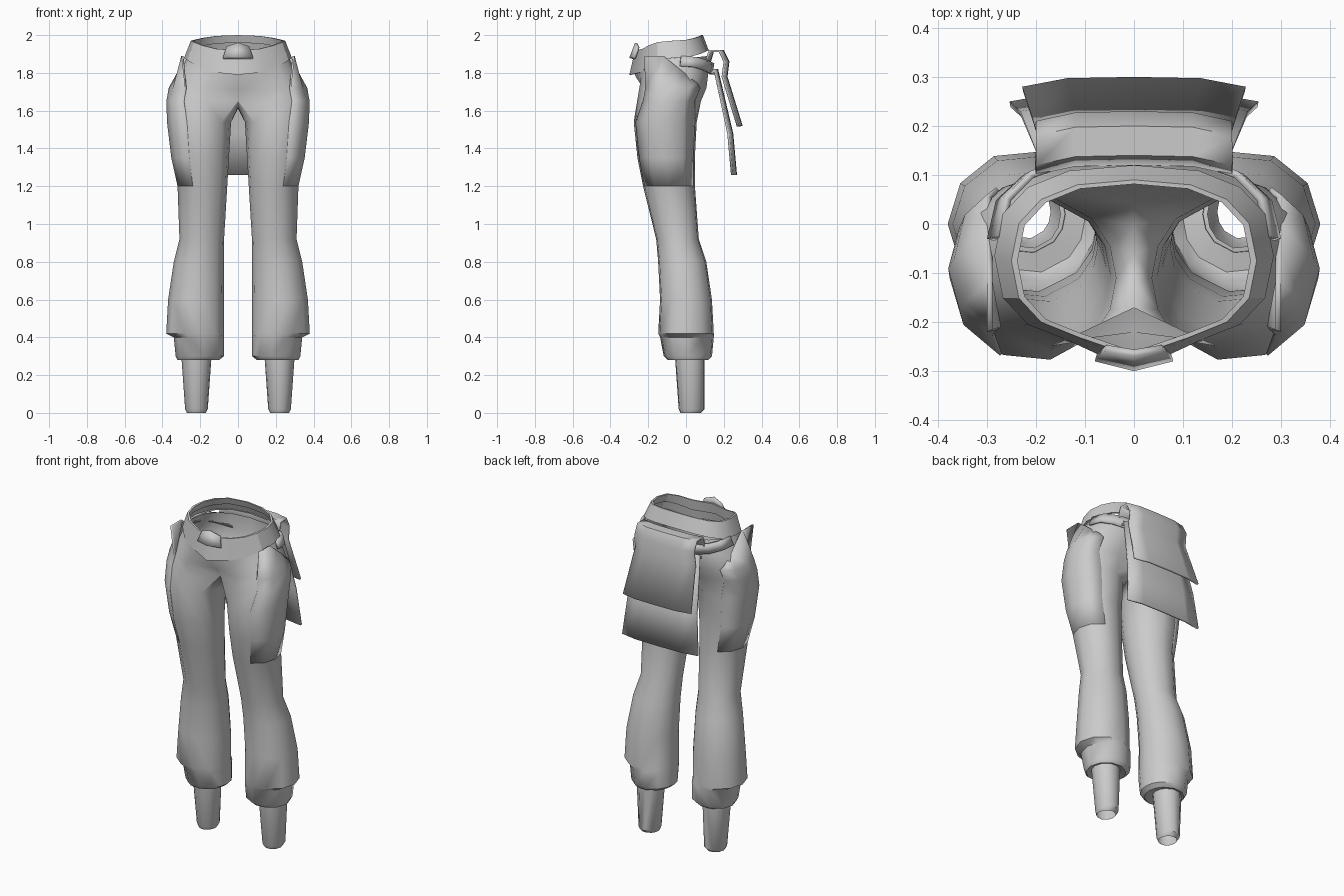
import bpy, bmesh
from math import sin, cos, radians, copysign

if "Cube" in bpy.data.objects:
    bpy.data.objects.remove(bpy.data.objects["Cube"])

shade = (.6, .6, .6, 1)
grey = bpy.data.materials.new("cloth_grey")
grey.use_nodes = True
grey.diffuse_color = shade
grey.node_tree.nodes["Principled BSDF"].inputs["Base Color"].default_value = shade

RING = 12           # points round a leg
HALF = 9            # points from front centre to back centre
OUTER = slice(2, 7)  # points on the outside of the thigh


def loft(name, rows, mirrored=True, thickness=0, sharp_angle=40):
    """Skin rows of points; two neighbouring full rings are closed into a tube."""
    bm = bmesh.new()
    grid = [[bm.verts.new(point) for point in row] for row in rows]
    for lower, upper in zip(grid, grid[1:]):
        count = min(len(lower), len(upper))
        for k in range(count if count == RING else count - 1):
            following = (k + 1) % count
            bm.faces.new((lower[k], lower[following], upper[following], upper[k]))
    mesh = bpy.data.meshes.new(name)
    bm.to_mesh(mesh)
    bm.free()
    part = bpy.data.objects.new(name, mesh)
    bpy.context.collection.objects.link(part)
    mesh.materials.append(grey)
    bpy.ops.object.select_all(action='DESELECT')
    part.select_set(True)
    bpy.context.view_layer.objects.active = part
    bpy.ops.object.shade_smooth_by_angle(angle=radians(sharp_angle))
    if mirrored:
        part.modifiers.new("mirror", 'MIRROR')
    if thickness:
        solid = part.modifiers.new("thickness", 'SOLIDIFY')
        solid.thickness = thickness
        solid.offset = -1


def leg_ring(z, inner, outer, front, back):
    """Closed oval between four limits; its last points face the other leg."""
    step = 270 / (HALF - 1)
    angles = [step * k - 45 for k in range(HALF)] + [-112.5, -90, -67.5]
    mid_x, mid_y = (inner + outer) / 2, (front + back) / 2
    return [(mid_x + (outer - inner) / 2 * sin(radians(a)),
             mid_y - (back - front) / 2 * cos(radians(a)), z) for a in angles]


def trouser_ring(z, outer, front, back):
    """Leg ring whose inner side closes in towards the crotch above the knee."""
    return leg_ring(z, .075 - .06 * max(0, z - .9), outer, front, back)


def hip_row(z_front, z_side, z_back, width, front, back, point_front=0, point_back=0):
    """Squarish half oval from front centre to back centre, peaked at both centres."""
    row = []
    for k in range(HALF):
        turn = radians(180 * k / (HALF - 1))
        side, along = max(sin(turn), 0), cos(turn)
        y = (front + back) / 2 - (back - front) / 2 * copysign(abs(along) ** .8, along)
        z = z_side + ((z_front if along > 0 else z_back) - z_side) * along ** 2
        row.append([width * side ** .8, y, z])
    row[0][0] = row[-1][0] = 0
    row[0][1] -= point_front
    row[-1][1] += point_back
    return row


def blend(first, second, amount=.5):
    return [[a + (b - a) * amount for a, b in zip(p, q)] for p, q in zip(first, second)]


def shrink(row, inset=.05):
    """Pull a row in towards the middle of the waist."""
    return [(x * (1 - inset), y - (y + .08) * inset, z) for x, y, z in row]


# Trousers: cuff with an overhanging fold, calf, knee, thigh
legs = [trouser_ring(*limits) for limits in (
    (.3, .33, -.12, .14),
    (.4, .34, -.14, .15),
    (.42, .38, -.15, .15),
    (.6, .37, -.14, .14),
    (.8, .34, -.15, .11),
    (.92, .31, -.16, .07),
    (1.2, .32, -.23, .05),
    (1.35, .35, -.26, .05),
    (1.54, .37, -.28, .06))]
cuff_hem = leg_ring(.28, .1, .32, -.1, .12)
cuff_lining = leg_ring(.29, .15, .28, -.05, .09)

# Crotch loop: hip outline closed by a seam on the centre line
crotch = hip_row(1.65, 1.65, 1.65, .37, -.27, .09, -.1, -.05)
seam = [(0, y, 1.61 + 3 * (y + .07) ** 2) for y in (0, -.06, -.12)]
hips = [hip_row(1.71, 1.72, 1.72, .355, -.26, .12, -.04, -.04),
        hip_row(1.77, 1.8, 1.8, .31, -.25, .13, .01, -.02),
        hip_row(1.81, 1.88, 1.89, .27, -.25, .12, .03)]
loft("trousers", [cuff_lining, cuff_hem] + legs + [crotch + seam] + hips)

# Side panels lying over the outer thigh, lifting off towards the top
panel = []
for level, row in enumerate(legs[-3:] + [crotch, hips[0]]):
    lift = .003 * level
    panel.append([(x + lift, y * (1 + lift), z) for x, y, z in row[OUTER]])
panel.append([(.3, y, 1.89 - .8 * max(0, y + .12)) for y in (-.22, -.12, -.06, 0, .06)])
loft("side_panel", panel, thickness=.012)

# Waistband, dipping at the front and folded over at the rim
band_bottom = hip_row(1.79, 1.88, 1.92, .285, -.25, .12, .05)
band_top = hip_row(1.92, 1.97, 2, .25, -.24, .09, .03)
band_middle = blend(band_bottom, band_top)
loft("waistband", [shrink(band_bottom), band_bottom, band_middle, band_top,
                   shrink(band_top), shrink(band_middle)], sharp_angle=30)

# Raised tab at the front of the waistband
loft("front_tab", [[(0, -.3, 1.88), (.08, -.28, 1.88)],
                   [(0, -.27, 1.96), (.06, -.26, 1.94)]], thickness=.015)

# Low belt round the back of the hips, carrying the cloths
belt_bottom = hip_row(1.8, 1.84, 1.79, .3, -.2, .14)
belt_top = hip_row(1.8, 1.89, 1.85, .28, -.2, .15)
loft("hip_belt", [belt_bottom[HALF // 2:], belt_top[HALF // 2:]], thickness=.015)


def cloth(name, profile):
    """Hanging cloth that flares downwards and curls in at its side edges."""
    rows = []
    for y, z in profile:
        width = .2 + .1 * max(0, 1.8 - z)
        rows.append([(width * across, y - .02 * across ** 4, z)
                     for across in (-1, -.6, 0, .6, 1)])
    loft(name, rows, mirrored=False, thickness=.012, sharp_angle=50)


# Back cloths: a long one below, a shorter one folded over the belt
cloth("long_back_cloth", ((.15, 1.8), (.17, 1.82), (.25, 1.48), (.27, 1.26)))
cloth("folded_back_cloth", ((.12, 1.86), (.14, 1.92), (.2, 1.92),
                            (.23, 1.86), (.22, 1.78), (.3, 1.52)))

# Open ankle tubes
loft("ankle", [leg_ring(0, .17, .27, -.03, .08),
               leg_ring(.02, .16, .28, -.04, .1),
               leg_ring(.3, .14, .3, -.06, .1)])
